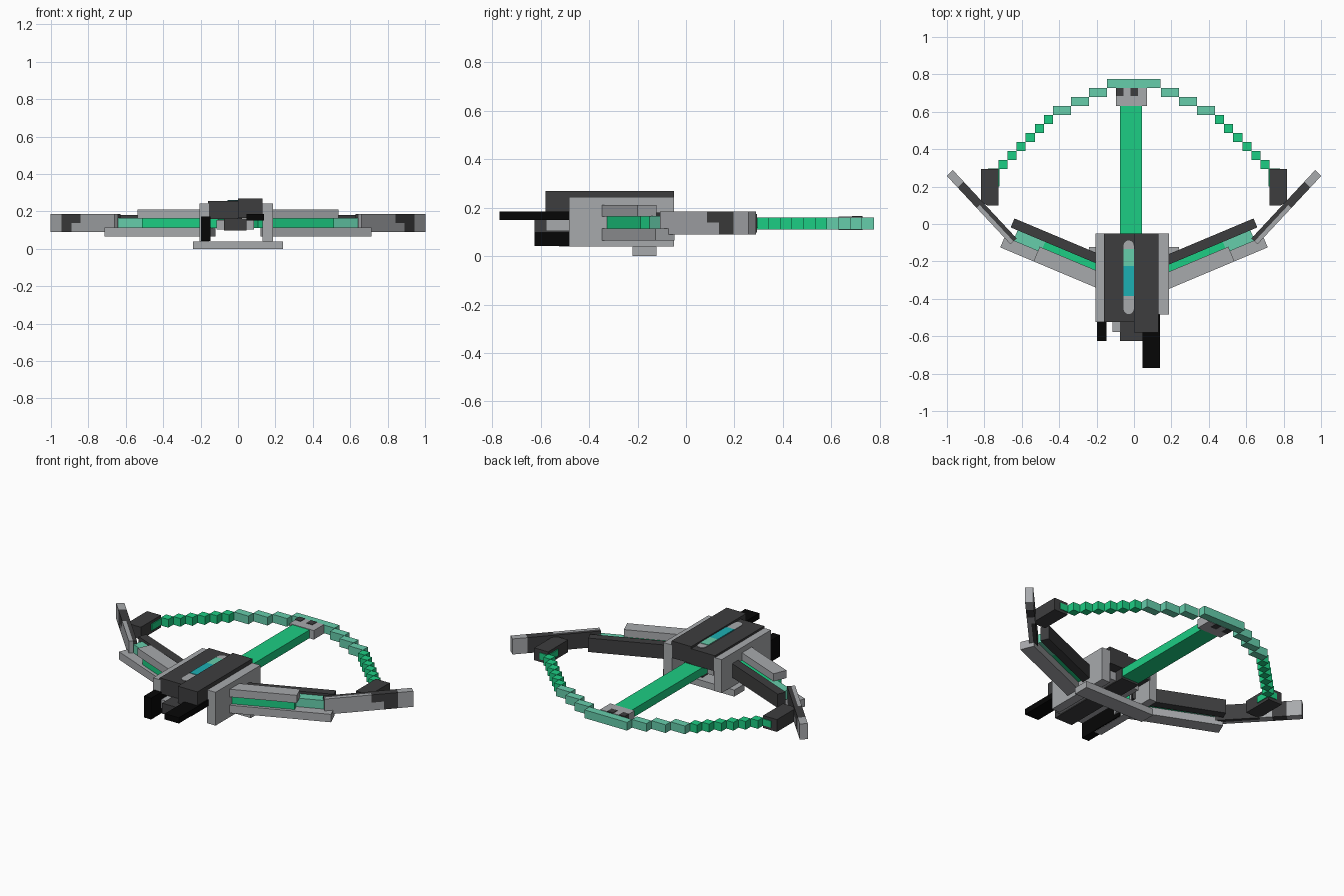
import bpy, math
from mathutils import Matrix, Vector

if "Cube" in bpy.data.objects:
    bpy.data.objects.remove(bpy.data.objects["Cube"])


def mat(name, r, g, b):
    m = bpy.data.materials.new(name)
    m.diffuse_color = tuple((c / 255) ** 2.2 for c in (r, g, b)) + (1,)
    m.use_nodes = True
    m.node_tree.nodes["Principled BSDF"].inputs["Base Color"].default_value = m.diffuse_color
    return m


GREY = mat("grey metal", 166, 168, 171)
DARK = mat("dark grey", 64, 64, 65)
BLACK = mat("black", 15, 15, 15)
GREEN = mat("bright green", 34, 204, 130)
PALE = mat("pale green", 102, 204, 170)
TEAL = mat("teal", 34, 174, 178)


def prism(name, pts, z0, z1, m):
    """Vertical prism from a flat outline."""
    area = sum(a[0] * b[1] - b[0] * a[1] for a, b in zip(pts, pts[1:] + pts[:1]))
    if area < 0:
        pts = pts[::-1]
    n = len(pts)
    verts = [(x, y, z) for z in (z0, z1) for x, y in pts]
    faces = [tuple(range(n))[::-1], tuple(range(n, 2 * n))]
    faces += [(i, (i + 1) % n, n + (i + 1) % n, n + i) for i in range(n)]
    me = bpy.data.meshes.new(name)
    me.from_pydata(verts, [], faces)
    me.materials.append(m)
    ob = bpy.data.objects.new(name, me)
    bpy.context.collection.objects.link(ob)
    return ob


def box(name, x0, x1, y0, y1, z0, z1, m):
    return prism(name, [(x0, y0), (x1, y0), (x1, y1), (x0, y1)], z0, z1, m)


def bar(name, s, origin, angle, u0, u1, v0, v1, z0, z1, m):
    """Box turned in plan: u runs along the bar, v across it; s mirrors in x."""
    c, d = math.cos(math.radians(angle)), math.sin(math.radians(angle))
    pts = [(s * (origin[0] + u * c - v * d), origin[1] + u * d + v * c)
           for u, v in ((u0, v0), (u1, v0), (u1, v1), (u0, v1))]
    return prism(name, pts, z0, z1, m)


# Body: side plates, two-part cover, core and rear pieces
box("left_plate", -0.205, -0.155, -0.525, -0.05, 0.04, 0.243, GREY)
box("right_plate", 0.13, 0.187, -0.483, -0.05, 0.04, 0.243, GREY)
box("cover_left", -0.16, 0, -0.525, -0.05, 0.16, 0.255, DARK)
box("cover_right", 0, 0.132, -0.58, -0.05, 0.165, 0.268, DARK)
box("core", -0.075, 0.045, -0.625, -0.05, 0.098, 0.162, DARK)
box("core_housing", -0.115, 0.085, -0.578, -0.1, 0.103, 0.155, GREY)
box("rear_tube", 0.045, 0.14, -0.77, -0.4, 0.15, 0.185, BLACK)
box("rear_grip", -0.197, -0.148, -0.625, -0.3, 0.042, 0.172, BLACK)
box("bottom_crossbar", -0.24, 0.24, -0.22, -0.122, 0, 0.04, GREY)

# Rounded window on the cover, in coloured sections
R, CX = 0.0275, -0.0285


def arc(cy, a0):
    return [(CX + R * math.cos(math.radians(a0 + i * 30)),
             cy + R * math.sin(math.radians(a0 + i * 30))) for i in range(7)]


prism("window_frame", arc(-0.115, 0) + arc(-0.455, 180), 0.255, 0.258, GREY)
box("window_pale", CX - R, CX + R, -0.225, -0.135, 0.255, 0.261, PALE)
box("window_teal", CX - R, CX + R, -0.385, -0.225, 0.255, 0.261, TEAL)

# Rail and nose block
box("rail", -0.075, 0.042, -0.1, 0.63, 0.11, 0.16, GREEN)
box("nose_block", -0.095, 0.07, 0.63, 0.727, 0.108, 0.163, GREY)
for x in (-0.097, -0.018):
    box("nose_inlay", x, x + 0.04, 0.685, 0.728, 0.107, 0.166, DARK)
box("string_centre", -0.145, 0.142, 0.727, 0.775, 0.11, 0.16, PALE)

P = 0.0482  # string step size
O = (0.715, -0.125)  # front outer corner of each limb
A = 22.8
ARM = (0.985, 0.273)  # outer tip of each arm
for s in (-1, 1):
    # Stepped string
    for i in range(3):
        x, y = 0.145 + 2 * P * i, 0.727 - P * i
        box("string_long_step", *sorted((s * x, s * (x + 2 * P))), y - P, y, 0.11, 0.16, PALE)
    for i in range(6):
        x, y = 0.145 + P * (6 + i), 0.727 - P * (3 + i)
        box("string_short_step", *sorted((s * x, s * (x + P))), y - P, y, 0.11, 0.16, GREEN)

    # Limb: stacked bars with a glowing middle and a dark back
    bar("lower_limb_bar", s, O, A, -0.61, 0, 0, 0.085, 0.065, 0.113, GREY)
    bar("upper_limb_bar", s, O, A, -0.61, -0.193, 0, 0.085, 0.163, 0.21, GREY)
    bar("limb_glow", s, O, A, -0.65, -0.21, 0.02, 0.125, 0.111, 0.165, GREEN)
    bar("limb_glow_tip", s, O, A, -0.21, -0.05, 0.06, 0.125, 0.111, 0.165, PALE)
    bar("limb_back", s, O, A, -0.55, -0.01, 0.12, 0.172, 0.095, 0.18, DARK)

    # Outer arm, laid along its length from the tip inwards
    def arm(name, u0, u1, v0, v1, z0, z1, m):
        bar(name, s, ARM, 47, -u1, -u0, v0, v1, z0, z1, m)
    W = 0.0225
    arm("arm_tip", 0, 0.085, -W, W, 0.09, 0.185, GREY)
    arm("arm_band", 0.085, 0.165, -W, W, 0.09, 0.185, DARK)
    arm("arm_band_step", 0.165, 0.235, -W, W, 0.138, 0.185, DARK)
    arm("arm_lower_front", 0.165, 0.235, -W, W, 0.09, 0.138, GREY)
    arm("arm_root", 0.235, 0.5, -W, 0, 0.09, 0.185, GREY)
    arm("arm_root_back", 0.235, 0.5, 0, W, 0.09, 0.185, DARK)

    # String post with a glowing slot facing the string
    prism("string_post", [(s * 0.725, 0.293), (s * 0.818, 0.293), (s * 0.818, 0.115),
                          (s * 0.785, 0.1), (s * 0.725, 0.1)], 0.098, 0.173, DARK)
    box("post_glow", *sorted((s * 0.72, s * 0.78)), 0.2, 0.297, 0.115, 0.155, GREEN)
